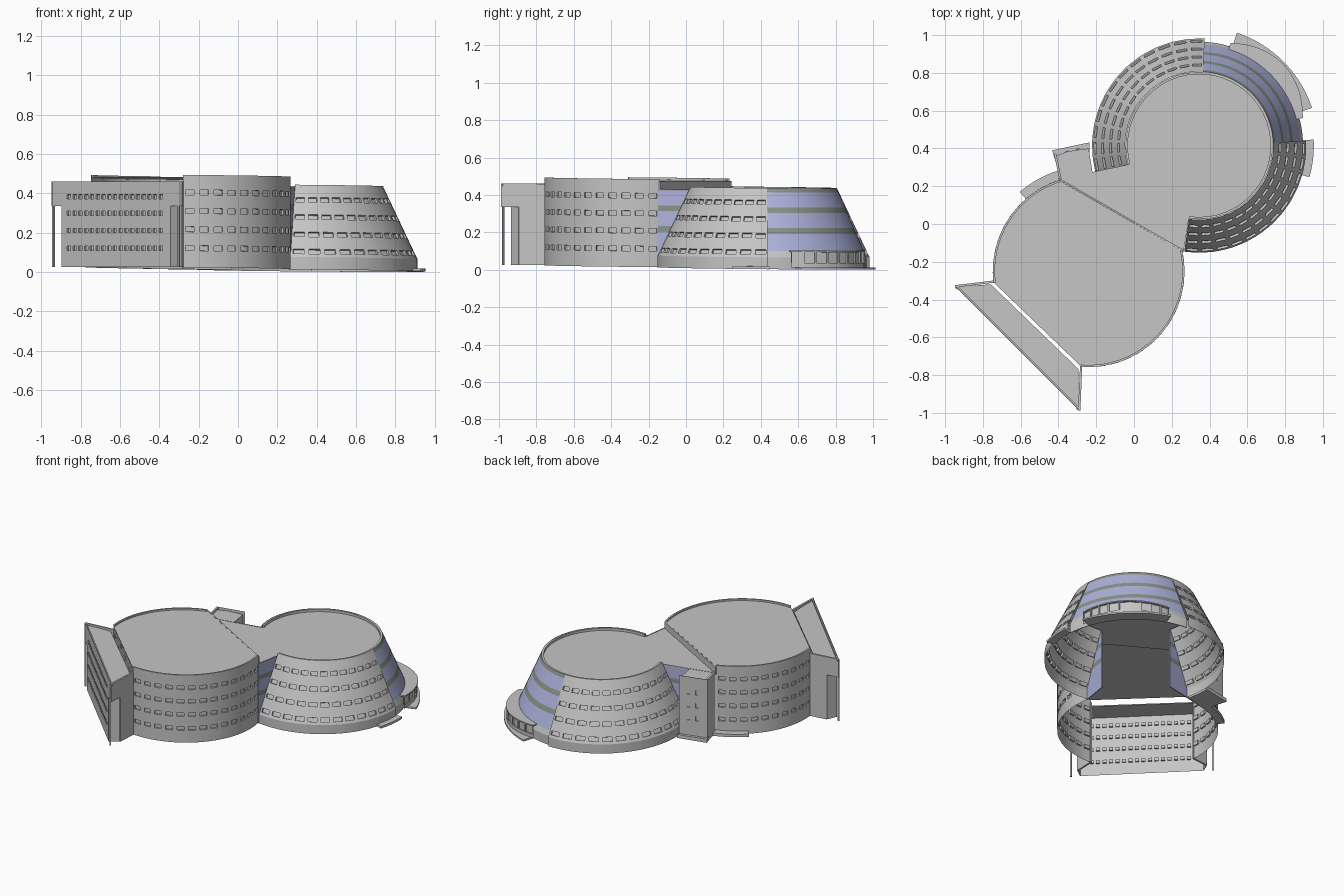
import bpy, bmesh, math
from mathutils import Vector

cube = bpy.data.objects.get("Cube")
if cube:
    bpy.data.objects.remove(cube)


def material(name, rgb):
    m = bpy.data.materials.new(name)
    m.use_nodes = True
    m.diffuse_color = (*rgb, 1)
    m.node_tree.nodes["Principled BSDF"].inputs["Base Color"].default_value = (*rgb, 1)
    return m


MATS = [material("light_grey", (0.56, 0.56, 0.56)),
        material("lilac_glass", (0.42, 0.45, 0.72)),
        material("sage_band", (0.25, 0.29, 0.25))]
GREY, GLASS, SAGE = range(3)
BASE = 0.015
CONE, DRUM = Vector((0.345, 0.415)), Vector((-0.24, -0.25))
parts = []


def finish(name, bm, thickness=0):
    mesh = bpy.data.meshes.new(name)
    bm.to_mesh(mesh)
    bm.free()
    for m in MATS:
        mesh.materials.append(m)
    ob = bpy.data.objects.new(name, mesh)
    bpy.context.collection.objects.link(ob)
    if thickness:
        # Glazing is coloured outside and grey inside
        mod = ob.modifiers.new("thickness", "SOLIDIFY")
        mod.thickness, mod.offset = thickness, -1
        mod.material_offset = mod.material_offset_rim = -2
    parts.append(ob)
    return ob


def on_arc(centre, radius, a):
    a = math.radians(a)
    return (centre.x + radius * math.cos(a), centre.y + radius * math.sin(a))


def arc(centre, radius, a0, a1, n=40):
    return [on_arc(centre, radius, a0 + (a1 - a0) * i / n) for i in range(n + 1)]


def prism(name, pts, z0, z1):
    bm = bmesh.new()
    low = bm.faces.new([bm.verts.new((x, y, z0)) for x, y in pts])
    top = bmesh.ops.extrude_face_region(bm, geom=[low])["geom"]
    bmesh.ops.translate(bm, vec=(0, 0, z1 - z0),
                        verts=[v for v in top if isinstance(v, bmesh.types.BMVert)])
    bmesh.ops.recalc_face_normals(bm, faces=bm.faces)
    return finish(name, bm)


def sector(name, centre, r0, r1, a0, a1, z0, z1):
    return prism(name, arc(centre, r1, a0, a1) + arc(centre, r0, a1, a0), z0, z1)


def wall(name, a, b, z0, z1, t=0.012):
    a, b = Vector(a), Vector(b)
    d = (b - a).normalized()
    n = Vector((d.y, -d.x)) * t / 2
    return prism(name, [a + n, b + n, b - n, a - n], z0, z1)


def sheet(name, place, us, zs, colour=lambda j: GREY, window=lambda i, j: False,
          keep=lambda u, z: True, depth=0.01, thickness=0):
    """Grid of faces over (u, z), with chosen cells sunk as windows."""
    bm = bmesh.new()
    grid = [[bm.verts.new(place(u, z)) for z in zs] for u in us]
    holes = []
    for i in range(len(us) - 1):
        for j in range(len(zs) - 1):
            if not keep((us[i] + us[i + 1]) / 2, (zs[j] + zs[j + 1]) / 2):
                continue
            f = bm.faces.new((grid[i][j], grid[i + 1][j], grid[i + 1][j + 1], grid[i][j + 1]))
            f.material_index = colour(j)
            if window(i, j):
                holes.append(f)
    bm.normal_update()
    if holes:
        bmesh.ops.inset_individual(bm, faces=holes, thickness=0.0005, depth=-depth)
    bmesh.ops.delete(bm, geom=[v for v in bm.verts if not v.link_faces], context="VERTS")
    return finish(name, bm, thickness)


def columns(u0, u1, n, fill=0.62, margin=0.0):
    """Odd intervals are windows."""
    step = (u1 - u0 - 2 * margin) / n
    us = [u0]
    for k in range(n):
        mid = u0 + margin + (k + 0.5) * step
        us += [mid - fill * step / 2, mid + fill * step / 2]
    return us + [u1]


def levels(z0, z1, rows, half):
    return [z0] + [z for r in rows for z in (r - half, r + half)] + [z1]


def line(a, b):
    a, b = Vector(a), Vector(b)
    d = (b - a).normalized()
    return lambda u, z: (*(a + d * u), z)


def odd(i, j):
    return i % 2 == 1 and j % 2 == 1


# Round drum: two curved window walls, parapets and a roof cut by two chords
DRUM_ROWS = (0.113, 0.209, 0.302, 0.396)
DRUM_TOP, R = 0.485, 0.508
spans = (("right", -94.6, 12.4, 13), ("left", 108, 186.8, 10))
for side, a0, a1, n in spans:
    sheet("drum_wall_" + side, lambda u, z: (*on_arc(DRUM, R, u), z),
          columns(a0, a1, n, 0.6), levels(BASE, DRUM_TOP, DRUM_ROWS, 0.013), window=odd)
    sector("drum_parapet_" + side, DRUM, R - 0.012, R - 0.001, a0, a1, 0.47, DRUM_TOP)
prism("drum_roof", arc(DRUM, R - 0.002, -94.6, 12.4) + arc(DRUM, R - 0.002, 108, 186.8),
      0.468, 0.474)
SEAM = ((-0.40, 0.24), (0.26, -0.14))
wall("roof_step", *SEAM, 0.425, 0.474, 0.008)

# Sloping round block: window walls either side of a glazed sector
KINK, CONE_TOP, TOP_R = 0.078, 0.447, 0.392
CONE_ROWS = (0.107, 0.194, 0.283, 0.371)


def on_cone(base_radius):
    def place(u, z):
        t = max(z - KINK, 0) / (CONE_TOP - KINK)
        return (*on_arc(CONE, base_radius + (TOP_R - base_radius) * t, u), z)
    return place


cone_levels = [BASE] + levels(KINK, CONE_TOP, CONE_ROWS, 0.012)
for side, a0, a1 in (("right", -98, 2.5), ("left", 87, 195)):
    sheet("cone_wall_" + side, on_cone(0.567), columns(a0, a1, 12, 0.7), cone_levels,
          window=lambda i, j: i % 2 == 1 and j % 2 == 0 and j > 0, depth=0.012)
BANDS = [BASE, KINK, 0.112, 0.203, 0.235, 0.315, 0.345, 0.425, CONE_TOP]
BAND_COLOURS = (GREY, GREY, GLASS, SAGE, GLASS, SAGE, GLASS, SAGE)
sheet("cone_glazing", on_cone(0.55), [2.5 + 84.5 * i / 24 for i in range(25)], BANDS,
      colour=lambda j: BAND_COLOURS[j], thickness=0.005)
sector("cone_parapet", CONE, TOP_R - 0.014, TOP_R - 0.002, -98, 195, 0.428, CONE_TOP - 0.001)
cone_ends = [on_arc(CONE, TOP_R, a) for a in (195, -98)]
prism("cone_roof", arc(CONE, TOP_R - 0.008, -98, 195, 72) + [(-0.22, 0.275), *SEAM], 0.424, 0.43)

# Glazed link walls closing the ends of the sloping block
for side, a, b in (("right", (0.262, -0.15), cone_ends[1]), ("left", cone_ends[0], (-0.39, 0.235))):
    length = (Vector(b) - Vector(a)).length
    sheet("link_glazing_" + side, line(a, b), [0, length], BANDS[:-1] + [0.432],
          colour=lambda j: max(BAND_COLOURS[j], GLASS), thickness=0.006)

# Straight wing: window screen, end walls, corner posts and roof
LEFT, RIGHT = Vector((-0.948, -0.33)), Vector((-0.29, -0.988))
D_LEFT, D_RIGHT = Vector((-0.742, -0.305)), Vector((-0.28, -0.752))
WING_TOP, SOFFIT, CUT = 0.45, 0.325, 0.075
length = (RIGHT - LEFT).length
wing_us = [0, CUT] + columns(0.105, length - 0.125, 17, 0.62) + [length - CUT, length]
wing_zs = levels(BASE, SOFFIT, (0.11, 0.2, 0.288), 0.011) + [0.36, 0.382, WING_TOP]
sheet("wing_screen", line(LEFT, RIGHT), wing_us, wing_zs,
      window=lambda i, j: i % 2 == 1 and 2 < i < len(wing_us) - 3 and j in (1, 3, 5, 8),
      keep=lambda u, z: z > SOFFIT or CUT < u < length - CUT)
along = (RIGHT - LEFT).normalized()
for side, corner, inner, s in (("left", LEFT, D_LEFT, 1), ("right", RIGHT, D_RIGHT, -1)):
    notch = inner.lerp(corner, 0.6)
    edge = corner + along * s * CUT
    wall("wing_end_upper_" + side, corner, inner, SOFFIT, WING_TOP)
    wall("wing_end_lower_" + side, notch, inner, BASE, SOFFIT)
    wall("wing_return_" + side, edge, notch, BASE, SOFFIT, 0.004)
    prism("wing_soffit_" + side, [corner, edge, notch], SOFFIT, SOFFIT + 0.008)
    post = corner + along * s * 0.01
    wall("wing_post_" + side, post, post + along * s * 0.01, BASE, SOFFIT, 0.01)
back = Vector((0.005, 0.005))
wall("wing_parapet", LEFT + back, RIGHT + back, 0.436, WING_TOP, 0.008)
prism("wing_roof", [LEFT, RIGHT, D_RIGHT - 3 * back, D_LEFT - 3 * back], 0.432, 0.438)

# Small stair tower beside the link
prism("stair_tower", [(-0.39, 0.235), (-0.22, 0.275), (-0.24, 0.4), (-0.35, 0.385), (-0.415, 0.36)],
      BASE, 0.43)
a, b = (-0.235, 0.415), (-0.42, 0.372)
sheet("stair_tower_front", line(a, b), columns(0, 0.19, 2, 0.35, 0.035),
      levels(BASE, 0.445, (0.16, 0.25, 0.34), 0.016), window=odd, depth=0.006)
wall("stair_tower_side", (-0.418, 0.372), (-0.39, 0.24), BASE, 0.445)
prism("stair_tower_step", [(-0.39, 0.25), (-0.235, 0.28), (-0.235, 0.432), (-0.434, 0.39)], BASE, 0.04)

# Low steps and ramps at ground level
sector("drum_step", DRUM, 0.5, 0.556, 106, 131, BASE, 0.035)
sector("side_ramp", CONE, 0.55, 0.607, -16, 3, BASE, 0.03)
sector("entrance_ramp", CONE, 0.545, 0.63, 18.5, 71.5, BASE, 0.026)

# Bowed entrance porch with sunk panels under a flat canopy
P0, P1 = 15, 73


def on_porch(u, grow=0.0):
    return on_arc(CONE, 0.563 + grow + 0.052 * math.sin(math.pi * (u - P0) / (P1 - P0)), u)


sheet("entrance_porch", lambda u, z: (*on_porch(u), z), columns(P0, P1, 9, 0.85),
      [0.026, 0.05, 0.108], window=lambda i, j: i % 2 == 1 and j == 1, depth=0.008)
canopy_edge = [on_porch(P0 + (P1 - P0) * i / 20, 0.005) for i in range(21)]
prism("porch_canopy", canopy_edge + arc(CONE, 0.525, P1, P0, 20), 0.108, 0.116)

# Gentle fall of the whole building across the site, and shading
bpy.ops.object.select_all(action="DESELECT")
for ob in parts:
    for v in ob.data.vertices:
        v.co.z -= 0.009 * (v.co.x + v.co.y)
    ob.select_set(True)
bpy.context.view_layer.objects.active = parts[0]
bpy.ops.object.convert(target="MESH")
bpy.ops.object.shade_smooth_by_angle(angle=math.radians(20))
